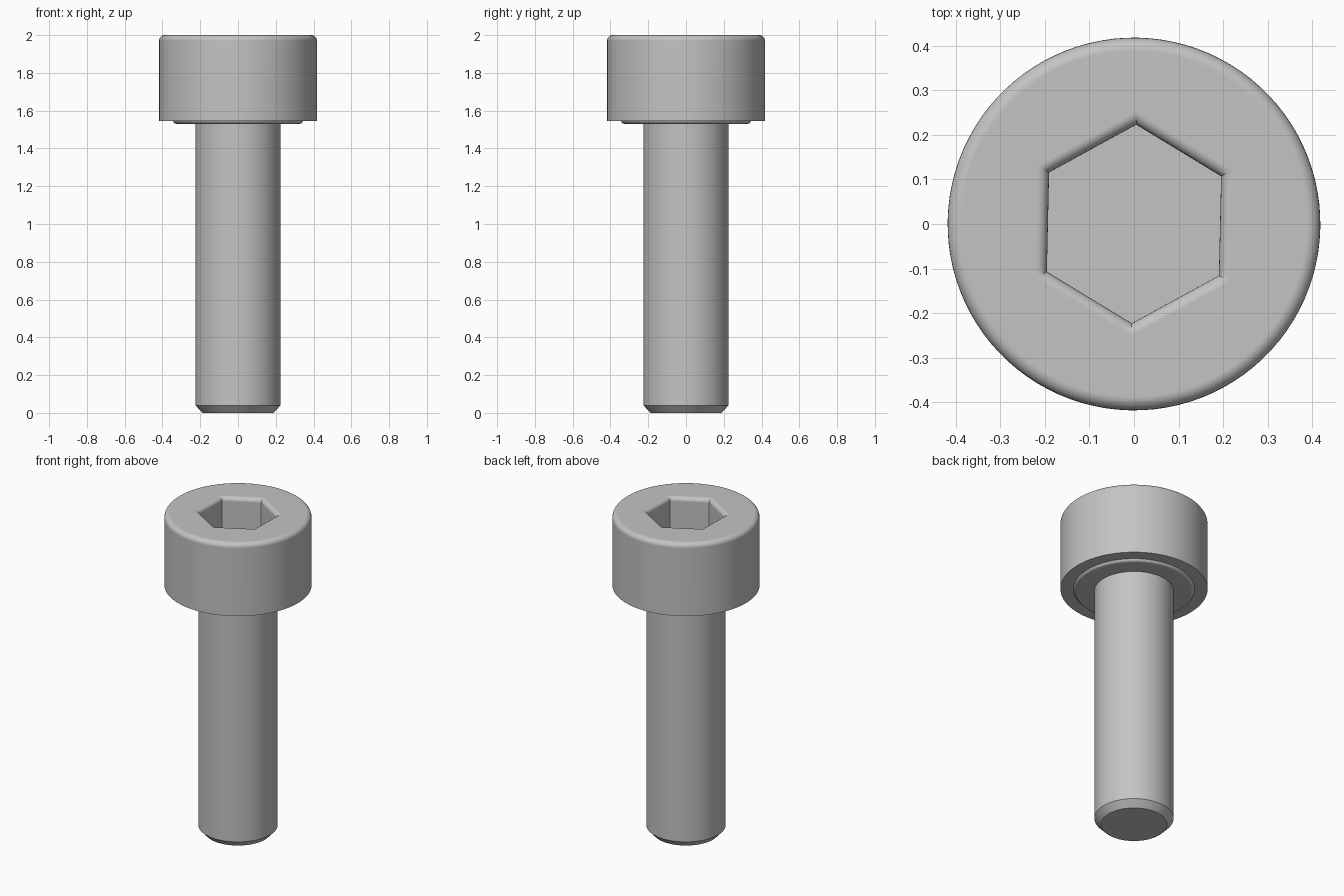
import bpy
import bmesh
import math

cube = bpy.data.objects.get("Cube")
if cube:
    bpy.data.objects.remove(cube, do_unlink=True)

SEGMENTS = 96
HEX_TURN = math.radians(28.7)
SIXTH = math.pi / 3

steel = bpy.data.materials.new("grey steel")
steel.use_nodes = True
GREY = (0.55, 0.55, 0.55, 1)
steel.diffuse_color = GREY
steel.node_tree.nodes["Principled BSDF"].inputs["Base Color"].default_value = GREY


def arc(cx, cz, radius, start, end, steps=6):
    """Points along a fillet, angles in degrees."""
    angles = [math.radians(start + (end - start) * i / steps) for i in range(steps + 1)]
    return [(cx + radius * math.cos(a), cz + radius * math.sin(a)) for a in angles]


def ring(bm, radius, z, hexagonal):
    """A round or six-sided loop of vertices; hexagons are sized by their flats."""
    loop = []
    for i in range(SEGMENTS):
        a = math.tau * i / SEGMENTS
        r = radius / math.cos(a % SIXTH - SIXTH / 2) if hexagonal else radius
        a += HEX_TURN
        loop.append(bm.verts.new((r * math.cos(a), r * math.sin(a), z)))
    return loop


def build(name, round_profile, hex_profile=(), cap_end=True):
    """Skin a profile that runs upwards, then optionally inwards down a socket."""
    bm = bmesh.new()
    loops = [ring(bm, r, z, False) for r, z in round_profile]
    loops += [ring(bm, r, z, True) for r, z in hex_profile]
    for low, high in zip(loops, loops[1:]):
        for i in range(SEGMENTS):
            j = (i + 1) % SEGMENTS
            bm.faces.new((low[i], low[j], high[j], high[i]))
    if cap_end:
        bm.faces.new(loops[-1])
    else:
        bm.faces.new(reversed(loops[0]))
    mesh = bpy.data.meshes.new(name)
    bm.to_mesh(mesh)
    bm.free()
    mesh.materials.append(steel)
    obj = bpy.data.objects.new(name, mesh)
    bpy.context.collection.objects.link(obj)
    bpy.ops.object.select_all(action='DESELECT')
    obj.select_set(True)
    bpy.context.view_layer.objects.active = obj
    bpy.ops.object.shade_smooth_by_angle(angle=math.radians(28))
    # Keeps the broad flat faces flat beside the fillets
    weighted = obj.modifiers.new("flat face normals", 'WEIGHTED_NORMAL')
    weighted.keep_sharp = True
    return obj


# Head: bearing ring underneath, straight side, rounded rim, hex socket
bearing = [(0.22, 1.53)] + arc(0.325, 1.55, 0.02, -90, -15, 4)
side = [(0.345, 1.545), (0.418, 1.545)]
rim = arc(0.388, 1.97, 0.03, 0, 90)
socket_lip = arc(0.218, 1.975, 0.025, 90, 180)
build("socket_head", bearing + side + rim, socket_lip + [(0.193, 1.77)])

# Shaft: plain cylinder with a chamfered tip
build("shaft", [(0.188, 0), (0.225, 0.04), (0.225, 1.535)], cap_end=False)
